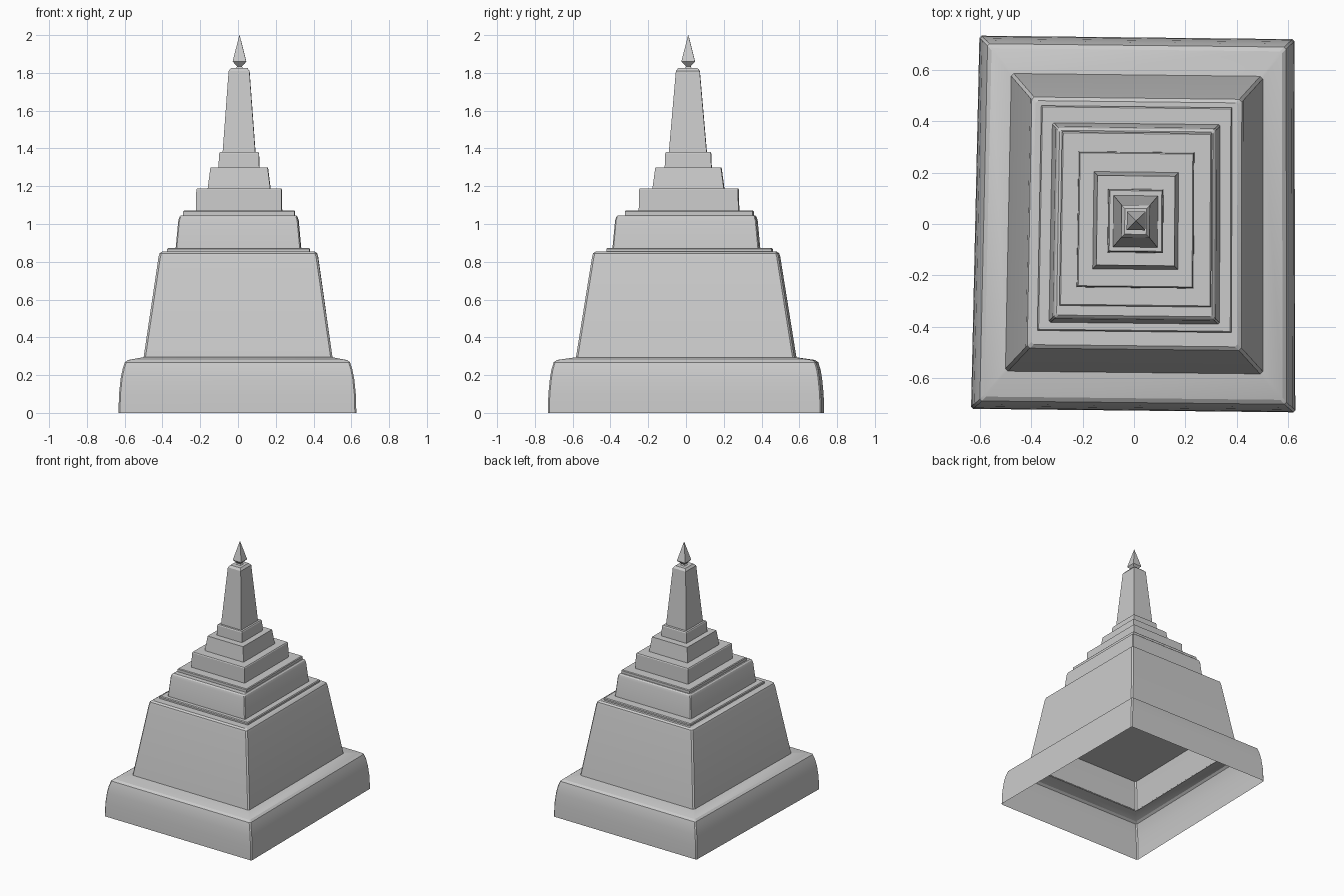
import bpy, bmesh

if "Cube" in bpy.data.objects:
    bpy.data.objects.remove(bpy.data.objects["Cube"])

stone = bpy.data.materials.new("grey_stone")
stone.diffuse_color = (0.6, 0.6, 0.6, 1)
stone.use_nodes = True
stone.node_tree.nodes["Principled BSDF"].inputs["Base Color"].default_value = stone.diffuse_color


def ring(bm, z, hx, hy, cx, cy, chamfer):
    """Four-sided ring with optional clipped corners, slightly out of square."""
    pts = []
    for sx, sy in ((-1, -1), (1, -1), (1, 1), (-1, 1)):
        if chamfer:
            a = (sx * hx, sy * (hy - chamfer))
            b = (sx * (hx - chamfer), sy * hy)
            pts += [a, b] if sx * sy > 0 else [b, a]
        else:
            pts.append((sx * hx, sy * hy))
    verts = []
    for x, y in pts:
        px = x * (1 - 0.02 * y) + 0.01 * y + cx
        py = y - 0.011 * x + cy
        verts.append(bm.verts.new((px, py, z)))
    return verts


def tier(name, rings, cx=0.0, cy=0.0, chamfer=0.0, top=True, bottom=False):
    """Loft of rings (z, half width, half depth) going upward."""
    bm = bmesh.new()
    loops = [ring(bm, z, hx, hy, cx, cy, chamfer) for z, hx, hy in rings]
    for lo, hi in zip(loops, loops[1:]):
        n = len(lo)
        for i in range(n):
            j = (i + 1) % n
            bm.faces.new((lo[i], lo[j], hi[j], hi[i]))
    if top:
        bm.faces.new(loops[-1])
    if bottom:
        bm.faces.new(loops[0][::-1])
    me = bpy.data.meshes.new(name)
    bm.to_mesh(me)
    bm.free()
    me.materials.append(stone)
    ob = bpy.data.objects.new(name, me)
    bpy.context.collection.objects.link(ob)
    bpy.ops.object.select_all(action='DESELECT')
    ob.select_set(True)
    bpy.context.view_layer.objects.active = ob
    bpy.ops.object.shade_smooth_by_angle(angle=0.4)
    return ob


# hollow base with curved shoulder, open underneath
tier("base", [(0, .621, .725), (.10, .618, .722), (.18, .610, .714),
              (.23, .600, .706), (.268, .588, .694), (.28, .572, .677),
              (.295, .492, .575)], cx=.004, chamfer=.008, top=False)

# sloping body, open underneath, with an inner ceiling
tier("body", [(.29, .495, .579), (.825, .418, .494), (.845, .412, .488),
              (.855, .397, .474)], cx=.006, cy=.001, chamfer=.010)
tier("inner_ceiling", [(.50, .459, .540), (.505, .458, .539)],
     cx=.006, cy=.001, chamfer=.012, bottom=True)

# low step and third tier with lip
tier("low_step", [(.85, .374, .437), (.867, .374, .437), (.873, .369, .432)],
     cx=.006, cy=.019)
tier("middle_tier", [(.87, .329, .388), (1.02, .315, .374), (1.038, .309, .368),
                     (1.046, .300, .359)], cx=.005, cy=.002, chamfer=.006)
tier("middle_lip", [(1.04, .293, .338), (1.066, .293, .338), (1.071, .288, .333)],
     cx=.008, cy=.018)

# stepped tiers
tier("upper_step_1", [(1.065, .226, .264), (1.182, .224, .262),
                      (1.188, .220, .258)], cx=.007, cy=.016)
tier("upper_step_2", [(1.18, .166, .190), (1.298, .151, .174)],
     cx=.007, cy=.013)
tier("upper_step_3", [(1.29, .108, .124), (1.372, .105, .121),
                      (1.38, .101, .117)], cx=.006, cy=.012)

# tapering spire and pointed finial
tier("spire", [(1.37, .087, .101), (1.81, .055, .063), (1.826, .042, .050)],
     cx=.006, cy=.010)
tier("finial", [(1.822, .022, .022), (1.834, .012, .012), (1.86, .036, .036),
                (2.0, .001, .001)], cx=.008, cy=.012, bottom=True)
